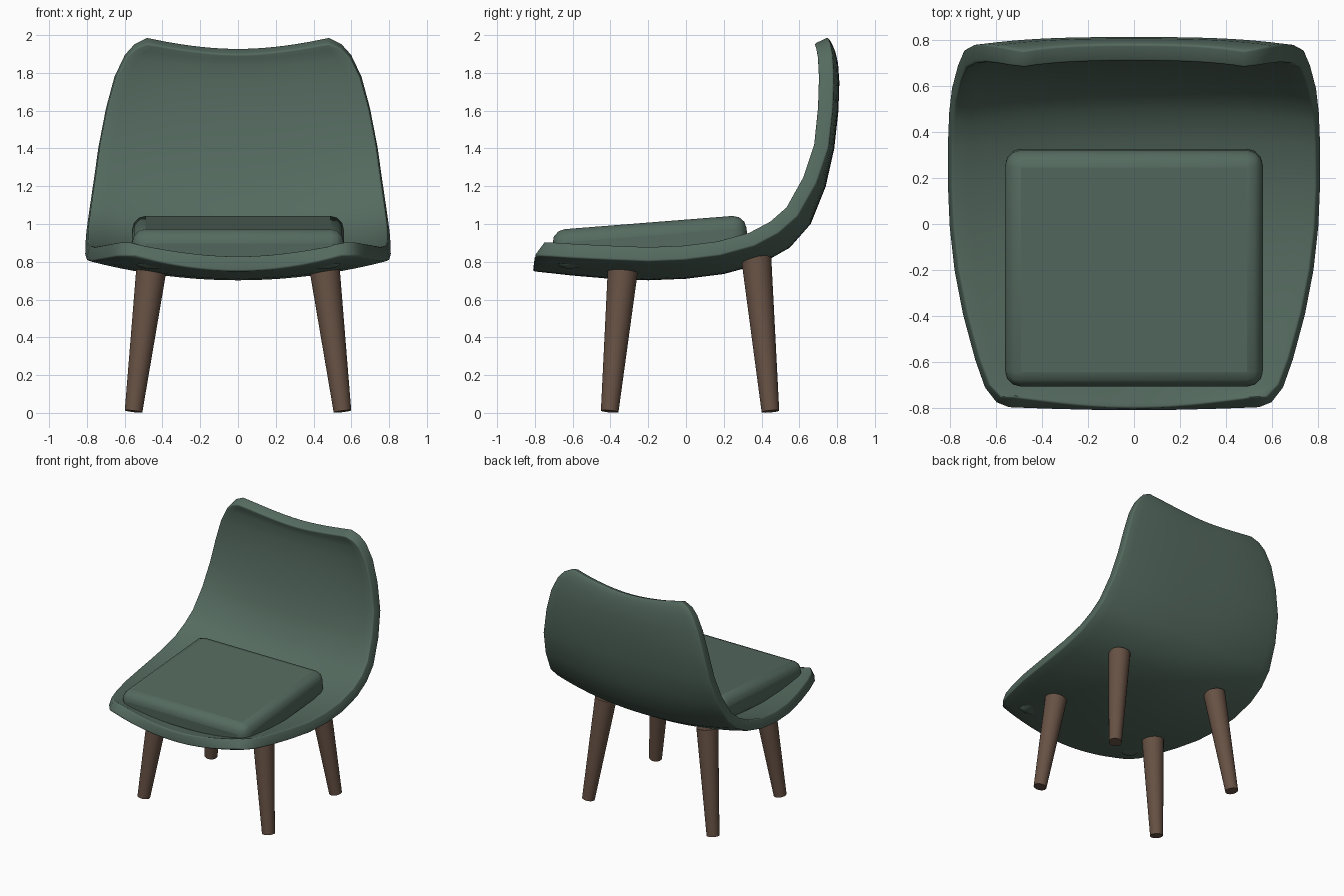
import bpy, bmesh, math
from mathutils import Vector

cube = bpy.data.objects.get("Cube")
if cube:
    bpy.data.objects.remove(cube, do_unlink=True)


def material(name, rgb):
    m = bpy.data.materials.new(name)
    m.use_nodes = True
    m.diffuse_color = (*rgb, 1)
    m.node_tree.nodes["Principled BSDF"].inputs["Base Color"].default_value = (*rgb, 1)
    return m


GREEN = material("green upholstery", (0.09, 0.145, 0.115))
WOOD = material("brown wood", (0.135, 0.083, 0.058))


def add_object(name, bm, mat):
    bmesh.ops.recalc_face_normals(bm, faces=bm.faces) if name != "seat_shell" else None
    mesh = bpy.data.meshes.new(name)
    bm.to_mesh(mesh)
    bm.free()
    mesh.materials.append(mat)
    ob = bpy.data.objects.new(name, mesh)
    bpy.context.collection.objects.link(ob)
    return ob


def smooth(ob, degrees):
    bpy.ops.object.select_all(action="DESELECT")
    ob.select_set(True)
    bpy.context.view_layer.objects.active = ob
    bpy.ops.object.shade_smooth_by_angle(angle=math.radians(degrees))


def bevel(ob, width, segments, degrees):
    b = ob.modifiers.new("round edges", "BEVEL")
    b.width, b.segments = width, segments
    b.limit_method, b.angle_limit = "ANGLE", math.radians(degrees)


# Shell: centre line of the underside as y, z and half width, front to top
PROFILE = [
    (-.81, .75, .54), (-.785, .747, .60), (-.72, .74, .65), (-.6, .727, .692),
    (-.4, .71, .745), (-.2, .702, .782), (0, .71, .803), (.2, .735, .811),
    (.4, .79, .81), (.55, .875, .805), (.66, 1.0, .793), (.74, 1.2, .767),
    (.785, 1.4, .74), (.807, 1.6, .70), (.812, 1.75, .655), (.805, 1.85, .60),
    (.793, 1.9, .55), (.78, 1.93, .48),
]
COLS = 20
bm = bmesh.new()
rows = []
for j, (y, z, w) in enumerate(PROFILE):
    a, b = PROFILE[max(j - 1, 0)], PROFILE[min(j + 1, len(PROFILE) - 1)]
    t = Vector((b[0] - a[0], b[1] - a[1])).normalized()
    back = min(max((z - .85) / .5, 0), 1)          # 0 on the seat, 1 on the backrest
    rise = .085 + .015 * min((y + .81) / .4, 1) - .07 * back
    lift = .07 * (max(z - 1.4, 0) / .53) ** 2      # raised top corners
    row = []
    for i in range(COLS + 1):
        u = 2 * i / COLS - 1
        bend = rise * abs(u) ** (2 + back)
        row.append(bm.verts.new((u * w, y - t.y * bend, z + t.x * bend + lift * u * u)))
    rows.append(row)
for r, s in zip(rows, rows[1:]):
    for i in range(COLS):
        bm.faces.new((r[i], r[i + 1], s[i + 1], s[i]))
shell = add_object("seat_shell", bm, GREEN)
solid = shell.modifiers.new("thickness", "SOLIDIFY")
solid.thickness, solid.offset = .08, 1
bevel(shell, .028, 3, 50)
smooth(shell, 60)

# Cushion: a tilted, rounded box
bm = bmesh.new()
bmesh.ops.create_cube(bm, size=1)
bmesh.ops.scale(bm, vec=(1.12, 1.03, .21), verts=bm.verts)
cushion = add_object("seat_cushion", bm, GREEN)
cushion.location = (0, -.19, .903)
cushion.rotation_euler.x = math.radians(4.5)
bevel(cushion, .07, 3, 40)
smooth(cushion, 40)


# Legs: tapered round posts, splayed outward
def leg(name, top, foot):
    top, foot = Vector(top), Vector(foot)
    axis = top - foot
    bm = bmesh.new()
    bmesh.ops.create_cone(bm, cap_ends=True, segments=24, radius1=.047, radius2=.08,
                          depth=axis.length)
    ob = add_object(name, bm, WOOD)
    ob.location = (top + foot) / 2
    ob.rotation_mode = "QUATERNION"
    ob.rotation_quaternion = axis.to_track_quat("Z", "Y")
    smooth(ob, 40)


for side, s in (("left", 1), ("right", -1)):
    leg("front_leg_" + side, (s * .46, -.335, .75), (s * .553, -.404, .008))
    leg("back_leg_" + side, (s * .45, .372, .82), (s * .553, .447, .008))
